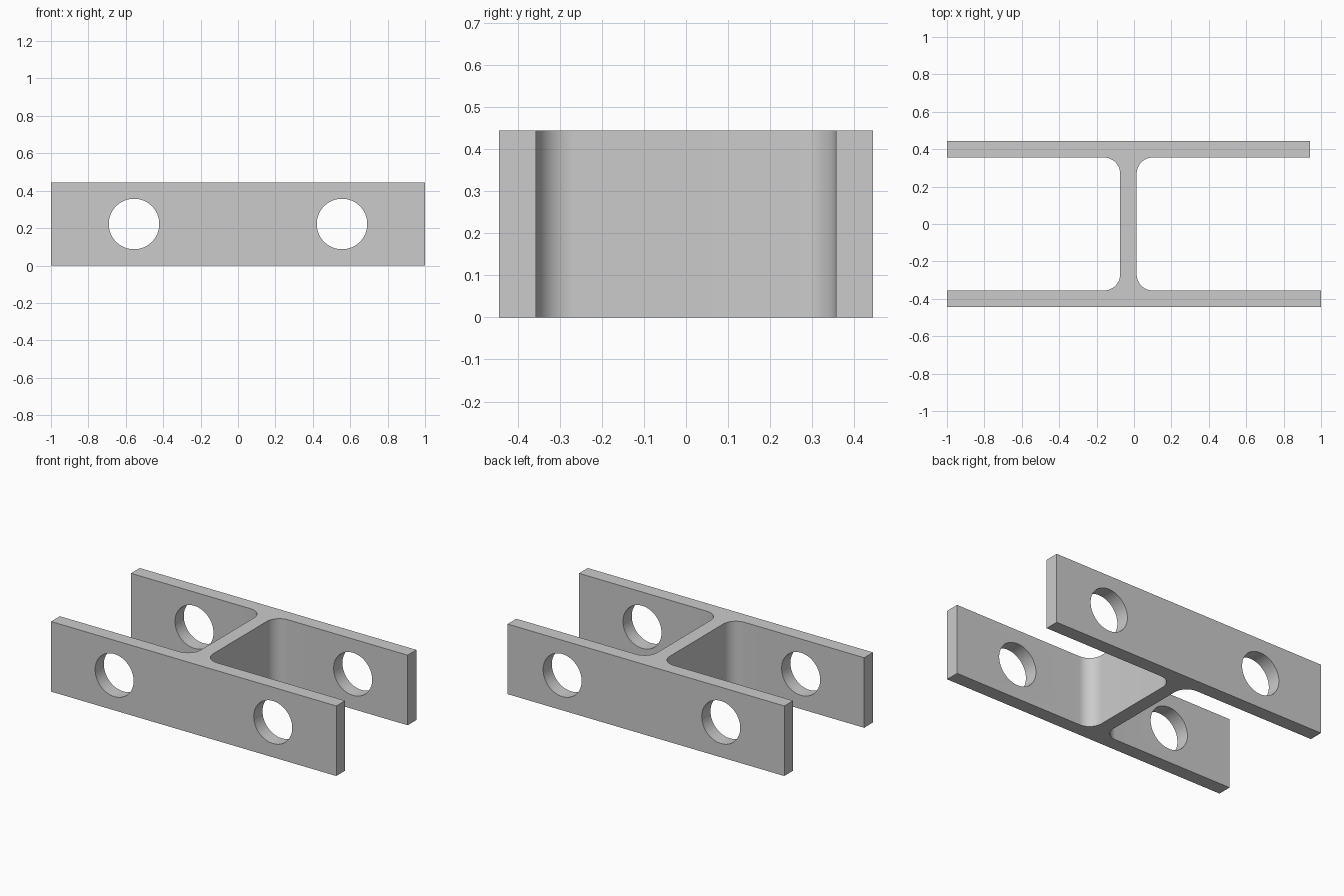
import bpy, bmesh, math

cube = bpy.data.objects.get("Cube")
if cube:
    bpy.data.objects.remove(cube, do_unlink=True)

HEIGHT = 0.444
OUTER, INNER = 0.444, 0.356          # flange faces in y
WEB_X, WEB_HALF = -0.03, 0.044       # web centre and half thickness
FILLET, STEPS = 0.088, 16
LEFT, FRONT_RIGHT, BACK_RIGHT = -1.0, 1.0, 0.94
HOLE_X, HOLE_R = 0.556, 0.135

steel = bpy.data.materials.new("grey steel")
steel.use_nodes = True
grey = (0.6, 0.6, 0.6, 1)
steel.diffuse_color = grey
steel.node_tree.nodes["Principled BSDF"].inputs["Base Color"].default_value = grey


def fillet(sx, sy):
    """Arc from the flange to the web in the corner on side (sx, sy)."""
    cx = WEB_X + sx * (WEB_HALF + FILLET)
    cy = sy * (INNER - FILLET)
    angles = [math.pi / 2 * i / STEPS for i in range(STEPS + 1)]
    return [(cx - sx * FILLET * math.sin(a), cy + sy * FILLET * math.cos(a)) for a in angles]


# H-shaped outline, counter-clockwise
outline = [(LEFT, -OUTER), (FRONT_RIGHT, -OUTER), (FRONT_RIGHT, -INNER)]
outline += fillet(1, -1) + fillet(1, 1)[::-1]
outline += [(BACK_RIGHT, INNER), (BACK_RIGHT, OUTER), (LEFT, OUTER), (LEFT, INNER)]
outline += fillet(-1, 1) + fillet(-1, -1)[::-1]
outline += [(LEFT, -INNER)]

# Extruded body
bm = bmesh.new()
base = bm.faces.new([bm.verts.new((x, y, 0)) for x, y in outline])
top = bmesh.ops.extrude_face_region(bm, geom=[base])["geom"]
bmesh.ops.translate(bm, vec=(0, 0, HEIGHT),
                    verts=[v for v in top if isinstance(v, bmesh.types.BMVert)])
bmesh.ops.recalc_face_normals(bm, faces=bm.faces)
mesh = bpy.data.meshes.new("h_bracket")
bm.to_mesh(mesh)
bm.free()
body = bpy.data.objects.new("h_bracket", mesh)
bpy.context.collection.objects.link(body)
mesh.materials.append(steel)

# Bolt holes through both flanges
for name, x in (("right_hole", -HOLE_X), ("left_hole", HOLE_X)):
    bpy.ops.mesh.primitive_cylinder_add(vertices=64, radius=HOLE_R, depth=2,
                                        location=(x, 0, HEIGHT / 2),
                                        rotation=(math.pi / 2, 0, 0))
    cutter = bpy.context.object
    cutter.name = name + "_cutter"
    cutter.hide_render = True
    cutter.data.materials.append(steel)
    mod = body.modifiers.new(name, "BOOLEAN")
    mod.operation = "DIFFERENCE"
    mod.solver = "EXACT"
    mod.object = cutter
    bpy.context.view_layer.objects.active = body
    bpy.ops.object.modifier_apply(modifier=name)
    bpy.data.objects.remove(cutter, do_unlink=True)

# Smooth fillets and holes, sharp edges elsewhere
bpy.ops.object.select_all(action="DESELECT")
body.select_set(True)
bpy.context.view_layer.objects.active = body
bpy.ops.object.shade_smooth_by_angle(angle=math.radians(30))
